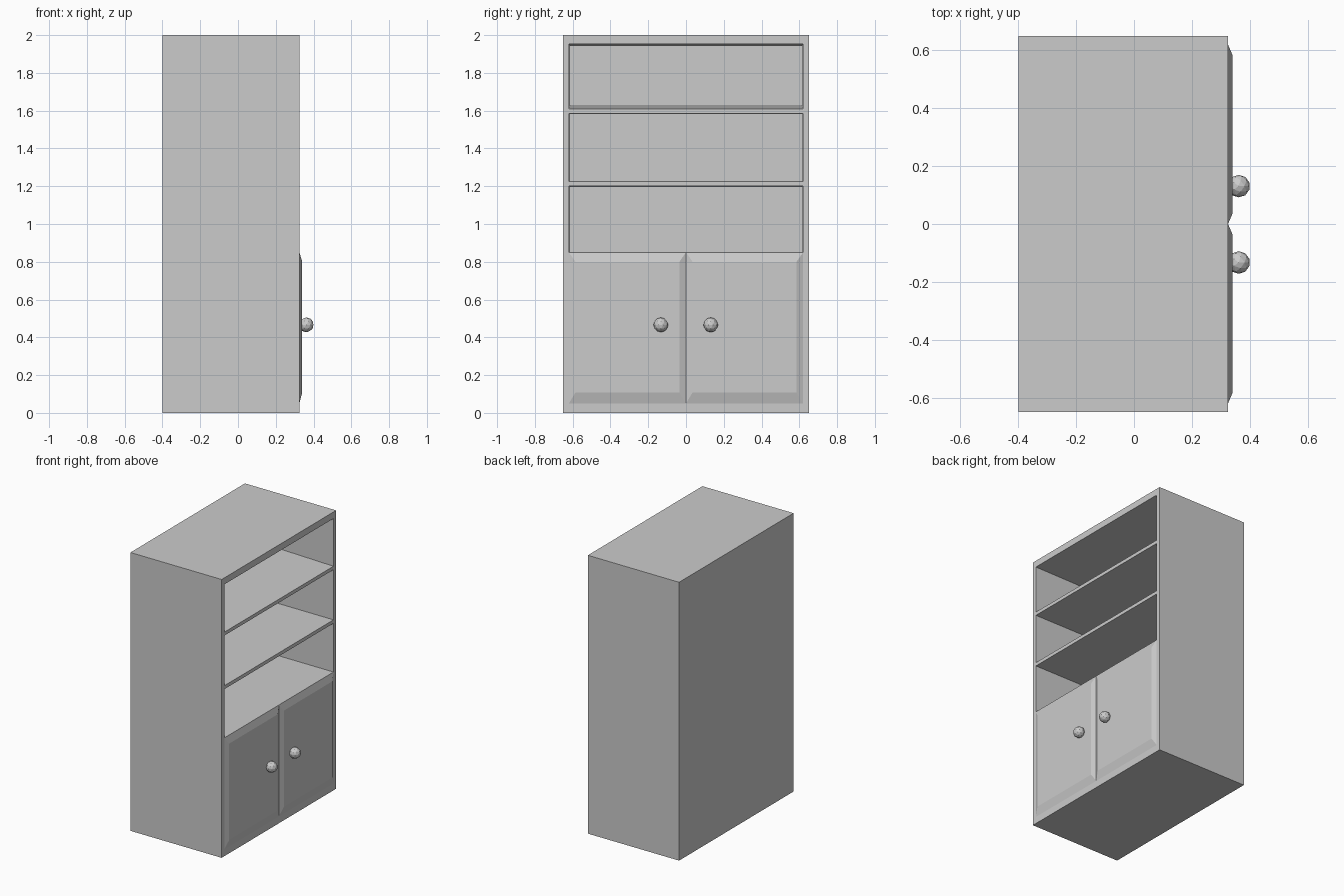
import bpy, bmesh

if "Cube" in bpy.data.objects:
    bpy.data.objects.remove(bpy.data.objects["Cube"])

FRONT, BACK = 0.325, -0.40      # carcass depth; the open side faces +x
HALF, TOP = 0.65, 2.0


def loft(name, rings):
    """Closed solid through rectangles given as (x, y0, y1, z0, z1)."""
    bm = bmesh.new()
    loops = [[bm.verts.new((x, y, z)) for y, z in
              ((y0, z0), (y1, z0), (y1, z1), (y0, z1))]
             for x, y0, y1, z0, z1 in rings]
    for a, b in zip(loops, loops[1:]):
        for i in range(4):
            j = (i + 1) % 4
            bm.faces.new((a[i], a[j], b[j], b[i]))
    bm.faces.new(loops[0])
    bm.faces.new(loops[-1])
    bmesh.ops.recalc_face_normals(bm, faces=bm.faces)
    mesh = bpy.data.meshes.new(name)
    bm.to_mesh(mesh)
    bm.free()
    obj = bpy.data.objects.new(name, mesh)
    bpy.context.collection.objects.link(obj)
    return obj


# Cabinet carcass
carcass = loft("cabinet_carcass", [(BACK, -HALF, HALF, 0, TOP),
                                   (FRONT, -HALF, HALF, 0, TOP)])

# Open shelf compartments, slightly tapered: front z range, then back z range
shelves = [(0.85, 1.20, 0.853, 1.197),
           (1.225, 1.585, 1.228, 1.582),
           (1.61, 1.953, 1.63, 1.943)]
for i, (f0, f1, b0, b1) in enumerate(shelves):
    cutter = loft(f"shelf_cutter_{i + 1}", [(-0.37, -0.615, 0.615, b0, b1),
                                            (FRONT, -0.62, 0.62, f0, f1),
                                            (FRONT + 0.1, -0.62, 0.62, f0, f1)])
    cutter.hide_render = True
    mod = carcass.modifiers.new(f"shelf_{i + 1}", 'BOOLEAN')
    mod.object = cutter
    mod.operation = 'DIFFERENCE'
    mod.solver = 'EXACT'
    bpy.context.view_layer.objects.active = carcass
    bpy.ops.object.modifier_apply(modifier=mod.name)
    bpy.data.objects.remove(cutter)

# Bevelled doors with low-poly round knobs
for side, y0, y1, knob_y in (("left", -0.62, 0.0, -0.133),
                             ("right", 0.0, 0.62, 0.131)):
    loft(f"{side}_door", [(FRONT, y0, y1, 0.05, 0.85),
                          (0.34, y0 + 0.035, y1 - 0.035, 0.108, 0.80)])
    bpy.ops.mesh.primitive_ico_sphere_add(subdivisions=2, radius=0.039,
                                          location=(0.362, knob_y, 0.466))
    bpy.context.object.name = f"{side}_knob"
